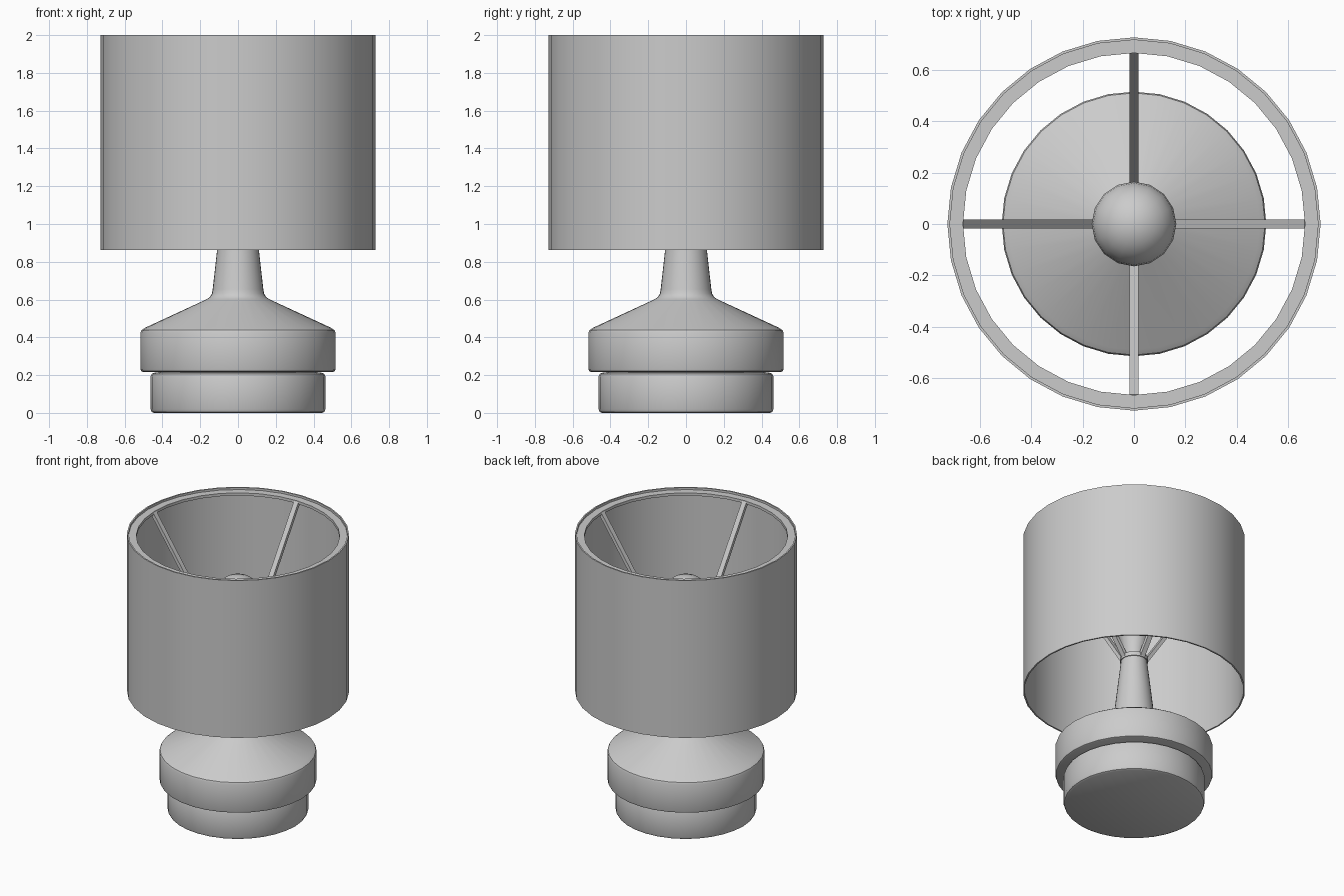
import bpy, bmesh, math
from mathutils import Vector, Matrix

if "Cube" in bpy.data.objects:
    bpy.data.objects.remove(bpy.data.objects["Cube"])


def finish(name, bm, angle=35):
    bmesh.ops.remove_doubles(bm, verts=bm.verts, dist=1e-5)
    bmesh.ops.recalc_face_normals(bm, faces=bm.faces)
    mesh = bpy.data.meshes.new(name)
    bm.to_mesh(mesh)
    bm.free()
    ob = bpy.data.objects.new(name, mesh)
    bpy.context.collection.objects.link(ob)
    bpy.ops.object.select_all(action='DESELECT')
    bpy.context.view_layer.objects.active = ob
    ob.select_set(True)
    bpy.ops.object.shade_smooth_by_angle(angle=math.radians(angle))
    return ob


def lathe(name, profile, sides=32, closed=False):
    """Turn an (r, z) profile about the z axis."""
    bm = bmesh.new()
    vs = [bm.verts.new((r, 0, z)) for r, z in profile]
    edges = [bm.edges.new(p) for p in zip(vs, vs[1:])]
    if closed:
        edges.append(bm.edges.new((vs[-1], vs[0])))
    bmesh.ops.spin(bm, geom=vs + edges, cent=(0, 0, 0), axis=(0, 0, 1),
                   angle=math.tau, steps=sides, use_duplicate=False)
    return finish(name, bm)


# Foot disc
lathe("foot", [(0, 0), (0.445, 0), (0.457, 0.006), (0.463, 0.02),
               (0.463, 0.193), (0.457, 0.207), (0.44, 0.213), (0.42, 0.213),
               (0.42, 0.23), (0, 0.23)])

# Body with sloping shoulder and tapered neck
lathe("body", [(0, 0.217), (0.503, 0.217), (0.512, 0.221), (0.516, 0.231),
               (0.516, 0.425), (0.511, 0.438), (0.49, 0.452),
               (0.165, 0.602), (0.148, 0.614), (0.138, 0.632), (0.134, 0.655),
               (0.111, 0.86), (0.083, 1.10), (0, 1.10)])

# Collar holding the spokes
lathe("collar", [(0.07, 1.075), (0.092, 1.075), (0.092, 1.105), (0.07, 1.105)],
      closed=True)

# Light bulb: narrow stem blending into a globe
R, ZC = 0.165, 1.53
globe = [(R * math.cos(math.radians(a)), ZC + R * math.sin(math.radians(a)))
         for a in range(-30, 90, 15)]
lathe("bulb", [(0, 1.09), (0.072, 1.09), (0.075, 1.15), (0.10, 1.27),
               (0.125, 1.38)] + globe + [(0, ZC + R)], sides=16)

# Open drum shade with a recessed top flange
lathe("shade", [(0.728, 0.862), (0.728, 2.0), (0.718, 2.0), (0.718, 1.985),
                (0.667, 1.985), (0.667, 1.965), (0.718, 1.965),
                (0.718, 0.862)], closed=True)

# Four sloping spokes from collar to flange
bm = bmesh.new()
a, b = Vector((0.08, 0, 1.09)), Vector((0.675, 0, 1.972))
tilt = math.atan2(b.x - a.x, b.z - a.z)
for i in range(4):
    m = (Matrix.Rotation(i * math.pi / 2, 4, 'Z') @ Matrix.Translation((a + b) / 2)
         @ Matrix.Rotation(tilt, 4, 'Y')
         @ Matrix.Diagonal((0.024, 0.036, (b - a).length, 1)))
    bmesh.ops.create_cube(bm, size=1, matrix=m)
finish("shade_spokes", bm)
